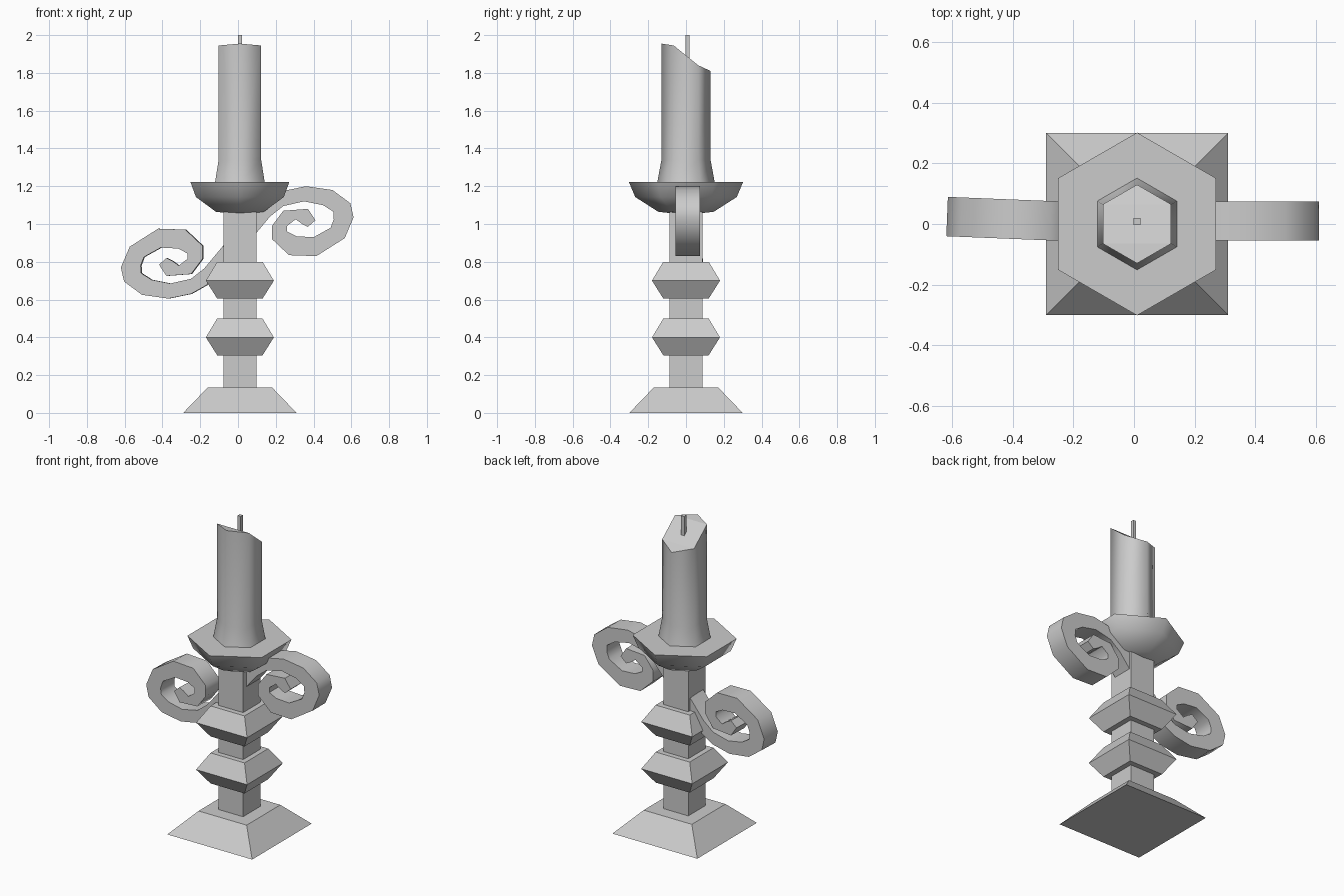
import bpy, bmesh
from math import sin, cos, pi, radians, sqrt

if "Cube" in bpy.data.objects:
    bpy.data.objects.remove(bpy.data.objects["Cube"])

CX = 0.01  # stem axis


def loft(name, rings, smooth_sides=False, caps=True):
    """Skin a list of equal-length point rings; optional smooth side faces."""
    bm = bmesh.new()
    vr = [[bm.verts.new(p) for p in r] for r in rings]
    n = len(rings[0])
    for a, b in zip(vr, vr[1:]):
        for i in range(n):
            j = (i + 1) % n
            bm.faces.new((a[i], a[j], b[j], b[i])).smooth = smooth_sides
    if caps:
        bm.faces.new(vr[0][::-1])
        bm.faces.new(vr[-1])
    top = vr[-1]
    bmesh.ops.recalc_face_normals(bm, faces=bm.faces)
    me = bpy.data.meshes.new(name)
    bm.to_mesh(me)
    bm.free()
    ob = bpy.data.objects.new(name, me)
    bpy.context.collection.objects.link(ob)
    return ob


def ring(n, r, z, phase):
    return [(CX + r * cos(phase + 2 * pi * i / n), r * sin(phase + 2 * pi * i / n), z)
            for i in range(n)]


def square_part(name, profile):
    """Square cross-section part from (half width, z) pairs."""
    return loft(name, [ring(4, h * sqrt(2), z, pi / 4) for h, z in profile])


# Foot, stem and the two diamond knobs
square_part("base", [(0.30, 0), (0.17, 0.135)])
square_part("stem", [(0.087, 0.13), (0.087, 1.08)])
for i, z in enumerate((0.40, 0.70)):
    square_part(f"knob_{i + 1}", [(0.12, z - 0.095), (0.18, z), (0.12, z + 0.10)])

# Hexagonal drip bowl
loft("drip_bowl", [ring(6, r, z, pi / 2) for r, z in
                   [(0.07, 1.056), (0.147, 1.065), (0.269, 1.143), (0.302, 1.222)]], True)

# Candle with flared foot and slanted, melted top
candle_top = []
for x, y, _ in ring(6, 0.13, 0, pi / 2):
    z = 1.955 if y < -0.1 else 1.945 if y < 0 else 1.84 if y < 0.1 else 1.81
    candle_top.append((x, y, z))
candle = loft("candle", [ring(6, 0.152, 1.22, pi / 2), ring(6, 0.13, 1.34, pi / 2),
                         candle_top], True)
bm = bmesh.new()
bm.from_mesh(candle.data)
cap = [f for f in bm.faces if len(f.verts) == 6 and f.calc_center_median().z > 1.5]
bmesh.ops.delete(bm, geom=cap, context='FACES_ONLY')
bm.verts.ensure_lookup_table()
t = bm.verts[-6:]
for idx in ((2, 3, 4), (1, 2, 4, 5), (0, 1, 5)):
    bm.faces.new([t[i] for i in idx])
bmesh.ops.recalc_face_normals(bm, faces=bm.faces)
bm.to_mesh(candle.data)
bm.free()

# Wick
square_part("wick", [(0.011, 1.84), (0.011, 2.0)]).location.y = 0.008

# Scrolls: outer and inner edge points (x, z, x, z) from stem to tip
SCROLL = [
    (.06, 1.02, .07, .92), (.16, 1.13, .17, 1.04), (.24, 1.175, .24, 1.095),
    (.36, 1.20, .35, 1.12), (.50, 1.18, .45, 1.10), (.595, 1.11, .505, 1.065),
    (.612, 1.035, .507, 1.025), (.565, .925, .49, .98), (.415, .83, .40, .93),
    (.27, .835, .31, .935), (.18, .92, .26, .96), (.18, .99, .26, .99),
    (.24, 1.07, .305, 1.025), (.37, 1.08, .34, 1.00), (.41, 1.02, .37, .985),
]


def scroll(name):
    w = 0.065
    rings = [[(ox, -w, oz - 0.905), (ox, w, oz - 0.905),
              (ix, w, iz - 0.905), (ix, -w, iz - 0.905)] for ox, oz, ix, iz in SCROLL]
    ob = loft(name, rings)
    bpy.ops.object.select_all(action='DESELECT')
    ob.select_set(True)
    bpy.context.view_layer.objects.active = ob
    bpy.ops.object.shade_smooth_by_angle(angle=radians(60))
    return ob


right = scroll("right_scroll")
right.location = (0, 0.01, 0.905)
left = scroll("left_scroll")
left.location = (-0.006, 0.0, 0.90)
left.rotation_euler = (0, pi, radians(-2.3))
